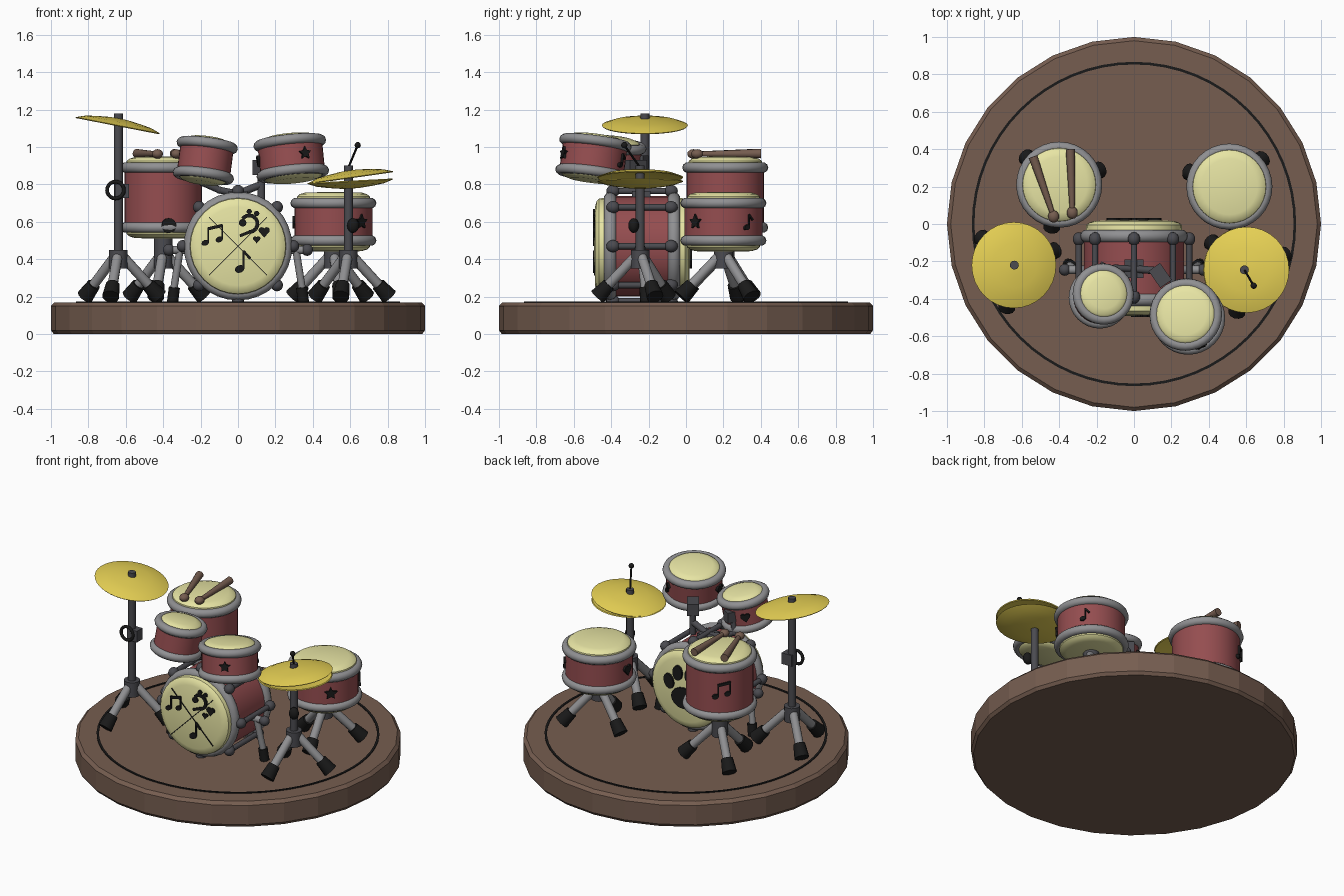
import bpy, bmesh
from math import pi, sin, cos, radians
from mathutils import Matrix, Vector

if "Cube" in bpy.data.objects:
    bpy.data.objects.remove(bpy.data.objects["Cube"])

def mat(name, *c):
    m = bpy.data.materials.new(name)
    m.diffuse_color = (*c, 1)
    m.use_nodes = True
    m.node_tree.nodes["Principled BSDF"].inputs["Base Color"].default_value = m.diffuse_color
    return m

RED = mat("red_shell", .30, .075, .08)
CREAM = mat("cream_skin", .8, .78, .37)
GOLD = mat("brass", .8, .64, .09)
WOOD = mat("brown_wood", .18, .11, .08)
METAL = mat("light_metal", .28, .28, .29)
DARK = mat("dark_metal", .07, .07, .08)
BLACK = mat("black", .01, .01, .01)
T = Matrix.Translation
I = Matrix.Identity(4)
V = Vector

def finish(name, bm, m, M=I, angle=40):
    bmesh.ops.recalc_face_normals(bm, faces=bm.faces)
    me = bpy.data.meshes.new(name)
    bm.to_mesh(me)
    bm.free()
    me.materials.append(m)
    if angle:
        me.polygons.foreach_set("use_smooth", [True] * len(me.polygons))
        me.set_sharp_from_angle(angle=radians(angle))
    ob = bpy.data.objects.new(name, me)
    bpy.context.collection.objects.link(ob)
    ob.matrix_world = M
    return ob

def lathe(name, prof, m, M=I, n=32, angle=40, closed=False):
    """Revolve (radius, height) points about local z."""
    bm = bmesh.new()
    vs = [bm.verts.new((r, 0, z)) for r, z in prof]
    pairs = list(zip(vs, vs[1:])) + ([(vs[-1], vs[0])] if closed else [])
    es = [bm.edges.new(p) for p in pairs]
    bmesh.ops.spin(bm, geom=vs + es, cent=(0, 0, 0), axis=(0, 0, 1), angle=2 * pi,
                   steps=n, use_merge=True)
    bmesh.ops.remove_doubles(bm, verts=bm.verts, dist=1e-5)
    return finish(name, bm, m, M, angle)

def ring(name, R, r, m, M=I, n=32, k=10):
    return lathe(name, [(R + r * cos(2 * pi * i / k), r * sin(2 * pi * i / k)) for i in range(k)],
                 m, M, n, 50, True)

def rod(name, a, b, r1, m, r2=None, n=12):
    a, b = V(a), V(b)
    r2 = r1 if r2 is None else r2
    d = b - a
    q = V((0, 0, 1)).rotation_difference(d).to_matrix().to_4x4()
    return lathe(name, [(0, 0), (r1, 0), (r2, d.length), (0, d.length)], m, T(a) @ q, n)

def ball(name, p, r, m, s=(1, 1, 1)):
    bm = bmesh.new()
    bmesh.ops.create_uvsphere(bm, u_segments=14, v_segments=8, radius=r)
    return finish(name, bm, m, T(p) @ Matrix.Diagonal((*s, 1)), 60)

def box(name, p, size, m, rz=0):
    bm = bmesh.new()
    bmesh.ops.create_cube(bm, size=1)
    bmesh.ops.scale(bm, vec=size, verts=bm.verts)
    return finish(name, bm, m, T(p) @ Matrix.Rotation(radians(rz), 4, 'Z'), 0)

# flat decorations: lists of 2D outlines, thickened
def oval(x, y, a, b=None, rot=0, n=16):
    b, c, s = b or a, cos(rot), sin(rot)
    return [(x + a * cos(t) * c - b * sin(t) * s, y + a * cos(t) * s + b * sin(t) * c)
            for t in (2 * pi * i / n for i in range(n))]

def bar(x1, y1, x2, y2, w):
    d = V((x2 - x1, y2 - y1)).normalized() * w / 2
    return [(x1 - d.y, y1 + d.x), (x1 + d.y, y1 - d.x), (x2 + d.y, y2 - d.x), (x2 - d.y, y2 + d.x)]

def star(r):
    return [[((r, r * .5)[i % 2] * sin(i * pi / 5), (r, r * .5)[i % 2] * cos(i * pi / 5))
             for i in range(10)]]

def note(x, y, s):
    return [oval(x - .3 * s, y - .6 * s, .38 * s, .28 * s, .4), bar(x, y - .6 * s, x, y + .8 * s, .14 * s),
            bar(x, y + .75 * s, x + .5 * s, y + .2 * s, .2 * s)]

def beamed(x, y, s):
    return [oval(x - .75 * s, y - .7 * s, .34 * s, .25 * s, .4), oval(x + .5 * s, y - .4 * s, .34 * s, .25 * s, .4),
            bar(x - .47 * s, y - .7 * s, x - .47 * s, y + .6 * s, .13 * s),
            bar(x + .77 * s, y - .4 * s, x + .77 * s, y + .9 * s, .13 * s),
            bar(x - .5 * s, y + .55 * s, x + .8 * s, y + .85 * s, .28 * s)]

def heart(x, y, s):
    return [oval(x - .4 * s, y + .3 * s, .5 * s), oval(x + .4 * s, y + .3 * s, .5 * s),
            [(x - .85 * s, y + .1 * s), (x, y - .9 * s), (x + .85 * s, y + .1 * s), (x, y + .4 * s)]]

def decal(name, outlines, M, t=.012):
    bm = bmesh.new()
    for o in outlines:
        f = bm.faces.new([bm.verts.new((x, y, -t / 2)) for x, y in o])
        g = bmesh.ops.extrude_face_region(bm, geom=[f], use_keep_orig=True)["geom"]
        bmesh.ops.translate(bm, vec=(0, 0, t), verts=[v for v in g if isinstance(v, bmesh.types.BMVert)])
    return finish(name, bm, BLACK, M, 0)

UP = Matrix.Rotation(pi / 2, 4, 'X')          # local z -> -y, local y -> z

def on_shell(M, r, deg):
    return M @ Matrix.Rotation(radians(deg + 90), 4, 'Z') @ T((0, -r, 0)) @ UP

# platform and painted ring
stage = lathe("stage", [(0, 0), (.985, 0), (1, .02), (1, .15), (.98, .17), (0, .17)], WOOD,
              Matrix.Rotation(pi / 2, 4, 'Z'), 28, 0)
lathe("stage_ring", [(.853, .165), (.867, .165), (.867, .175), (.853, .175)], BLACK, n=64, closed=True)

# drums: shell, two hoops, two skins
def drum(name, M, R, h, off, tube):
    s, c = R - .022, R - .03
    lathe(name + "_shell", [(s, -h + off), (s, h - off)], RED, M)
    for side in (1, -1):
        F = M if side > 0 else M @ Matrix.Rotation(pi, 4, 'X')
        ring(name + "_hoop", R - tube, tube, METAL, F @ T((0, 0, h - off)))
        lathe(name + "_skin", [(0, h), (c - .05, h - .003), (c - .02, h - .012), (c - .005, h - .025),
                               (c, h - off)], CREAM, F)

def tilted(p, axis):
    return T(p) @ V((0, 0, 1)).rotation_difference(V(axis)).to_matrix().to_4x4()

BASS = T((0, -.235, .47)) @ UP
FLOOR, SNARE = T((-.4, .21, .73)), T((.51, .2, .6))
TOM_L = tilted((-.175, -.385, .928), (.13, .13, 1))
TOM_R = tilted((.285, -.495, .94), (-.1, .13, 1))
drum("bass_drum", BASS, .29, .255, .085, .035)
drum("floor_tom", FLOOR, .23, .22, .06, .028)
drum("snare", SNARE, .23, .16, .06, .028)
drum("small_tom", TOM_L, .165, .125, .043, .027)
drum("large_tom", TOM_R, .195, .125, .043, .027)

# bass drum tension rods
for i in range(8):
    x, z = .295 * cos(i * pi / 4), .47 + .295 * sin(i * pi / 4)
    rod("tension_rod", (x, -.4, z), (x, -.07, z), .017, DARK)
    for y in (-.39, -.08):
        ball("tension_knob", (x, y, z), .033, DARK, (1, 1.1, 1))
# bass drum spurs
for s in (-1, 1):
    rod("spur_mount", (s * .26, -.245, .45), (s * .37, -.245, .45), .022, METAL)
    ball("spur_knob", (s * .37, -.245, .45), .032, DARK)
    rod("spur_leg", (s * .31, -.245, .45), (s * .345, -.22, .23), .02, METAL)
    rod("spur_foot", (s * .34, -.22, .25), (s * .35, -.215, .17), .03, BLACK)

# front and back decoration
FRONT = T((0, -.49, .47)) @ UP
c = .155
decal("front_lines", [bar(-c, -c, c, c, .005), bar(-c, c, c, -c, .005)], FRONT, .006)
clef = [bar(.06 + .045 * cos(a), .12 + .045 * sin(a), .06 + .045 * cos(a + .5), .12 + .045 * sin(a + .5), .02)
        for a in (-1.6 + .45 * i for i in range(9))]
clef += [bar(.06, .075, .01, .055, .016), oval(.025, .125, .02), oval(.06, .185, .014), oval(.1, .175, .014)]
decal("front_symbols", beamed(-.13, .06, .06) + note(.03, -.08, .07) + heart(.14, .075, .033)
      + heart(.1, .035, .022) + clef, FRONT, .016)
decal("back_paw", [oval(0, -.05, .09, .07), oval(-.11, .04, .035, .05, .3), oval(-.045, .11, .035, .05),
                   oval(.045, .11, .035, .05), oval(.11, .04, .035, .05, -.3)],
      T((0, .022, .47)) @ Matrix.Rotation(pi, 4, 'Z') @ UP, .02)

# shell decoration
decal("snare_star", star(.042), on_shell(SNARE, .209, 315), .02)
decal("snare_note", note(0, 0, .05), on_shell(SNARE, .209, 40), .02)
decal("snare_heart", heart(0, 0, .04), on_shell(SNARE, .209, 180), .02)
decal("floor_tom_notes", beamed(0, .02, .06), on_shell(FLOOR, .208, 130), .02)
decal("floor_tom_dot", [oval(0, -.15, .04)], on_shell(FLOOR, .21, 278), .03)
decal("large_tom_star", star(.036), on_shell(TOM_R, .175, 295), .02)
decal("large_tom_heart", heart(0, 0, .035), on_shell(TOM_R, .175, 185), .02)
decal("large_tom_note", note(0, 0, .045), on_shell(TOM_R, .175, 60), .02)
decal("small_tom_heart", heart(0, 0, .033), on_shell(TOM_L, .145, 125), .02)

# tripod stands
def tripod(name, x, y, turn, top, r):
    rod(name + "_post", (x, y, .38), (x, y, top), r, DARK)
    rod(name + "_hub", (x, y, .35), (x, y, .45), .05, DARK)
    for k in range(3):
        a = radians(turn + 120 * k)
        P = lambda d, z: (x + d * cos(a), y + d * sin(a), z)
        rod(name + "_leg", P(.03, .41), P(.2, .235), .027, METAL)
        rod(name + "_foot", P(.17, .265), P(.232, .2), .037, BLACK, .046)

tripod("floor_tom_stand", -.4, .21, 20, .53, .05)
tripod("snare_stand", .51, .2, 40, .46, .05)
tripod("crash_stand", -.64, -.22, 20, 1.18, .024)
tripod("hihat_stand", .59, -.245, 20, .9, .024)

# cymbals
def cymbal(name, p, tilt, flip=1):
    prof = [(0, .026), (.05, .024), (.12, .016), (.18, .006), (.23, -.012), (.225, -.017), (.12, .002), (0, .01)]
    lathe(name, [(r, z * flip) for r, z in prof], GOLD, T(p) @ Matrix.Rotation(radians(tilt), 4, 'Y'))

cymbal("crash_cymbal", (-.64, -.22, 1.128), 11)
cymbal("hihat_bottom", (.6, -.245, .803), -3, -1)
cymbal("hihat_top", (.6, -.245, .85), -8)
rod("hihat_pull", (.59, -.245, .89), (.64, -.33, 1.01), .006, BLACK, n=8)
ball("hihat_pull_ball", (.64, -.33, 1.01), .017, BLACK)
ball("hihat_knob", (.615, -.28, .58), .036, BLACK, (.9, .8, 1.1))
ring("crash_clamp_loop", .045, .01, BLACK, T((-.655, -.25, .77)) @ UP, 20, 8)
box("crash_clamp", (-.62, -.22, .765), (.075, .06, .075), DARK)

# tom holders
rod("large_tom_post", (.125, -.25, .72), (.125, -.25, .9), .02, DARK)
box("large_tom_bracket", (.14, -.275, .89), (.075, .11, .08), DARK, 35)
rod("large_tom_arm", (.0, -.24, .75), (.125, -.25, .8), .02, DARK)
for a, b in (((0, -.24, .75), (-.1, -.235, .77)), ((-.1, -.235, .77), (-.19, -.25, .81)),
             ((-.19, -.25, .81), (-.17, -.25, .93))):
    rod("small_tom_arm", a, b, .018, DARK)
    ball("small_tom_arm_joint", b, .02, DARK)
box("small_tom_bracket", (-.165, -.245, .92), (.06, .07, .07), DARK, -30)
box("holder_base", (0, -.24, .745), (.1, .1, .04), DARK)

# drumsticks
for a, b in (((-.54, .36, .965), (-.43, .04, .963)), ((-.34, .4, .965), (-.33, .06, .963))):
    rod("drumstick", a, b, .025, WOOD, .013)
    ball("drumstick_tip", b, .03, WOOD, (1, 1.1, .85))
